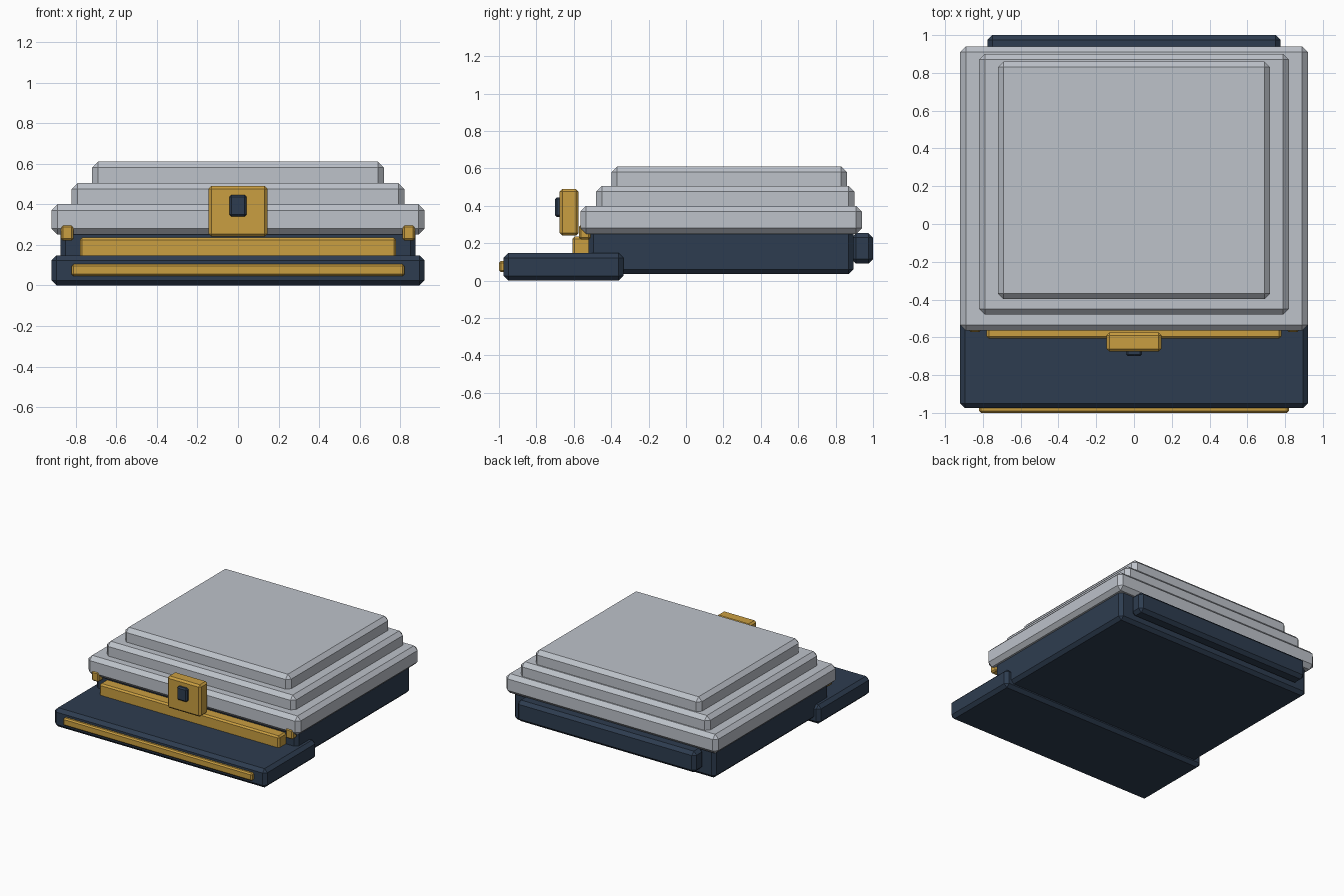
import bpy, bmesh

if "Cube" in bpy.data.objects:
    bpy.data.objects.remove(bpy.data.objects["Cube"])


def colour(name, rgb):
    m = bpy.data.materials.new(name)
    m.diffuse_color = (*rgb, 1.0)
    m.use_nodes = True
    m.node_tree.nodes["Principled BSDF"].inputs["Base Color"].default_value = m.diffuse_color
    return m


NAVY = colour("navy", (0.027, 0.046, 0.080))
GOLD = colour("gold", (0.590, 0.345, 0.053))
GREY = colour("light_grey", (0.51, 0.54, 0.59))


def block(name, xs, ys, zs, bevel, mat):
    """Box between the given limits with single-segment chamfered edges."""
    bm = bmesh.new()
    bmesh.ops.create_cube(bm, size=1.0)
    for v in bm.verts:
        for i, (lo, hi) in enumerate((xs, ys, zs)):
            v.co[i] = hi if v.co[i] > 0 else lo
    bmesh.ops.bevel(bm, geom=bm.edges[:], offset=bevel, offset_type='OFFSET',
                    segments=1, profile=0.5, affect='EDGES')
    mesh = bpy.data.meshes.new(name)
    bm.to_mesh(mesh)
    bm.free()
    mesh.materials.append(mat)
    obj = bpy.data.objects.new(name, mesh)
    bpy.context.collection.objects.link(obj)
    return obj


def wide(name, half, ys, zs, bevel, mat):
    return block(name, (-half, half), ys, zs, bevel, mat)


# Main case and the tray in front of it
wide("case_body", 0.875, (-0.52, 0.895), (0.035, 0.30), 0.025, NAVY)
wide("front_tray", 0.92, (-0.975, -0.335), (0.0, 0.147), 0.025, NAVY)

# Stepped lid
wide("lid_lower", 0.92, (-0.565, 0.94), (0.25, 0.40), 0.03, GREY)
wide("lid_middle", 0.82, (-0.48, 0.90), (0.36, 0.505), 0.03, GREY)
wide("lid_top", 0.72, (-0.398, 0.86), (0.46, 0.61), 0.03, GREY)

# Rear hinge bar
wide("hinge_bar", 0.775, (0.885, 1.0), (0.09, 0.255), 0.025, NAVY)

# Metal trim on the tray and case front
wide("tray_trim", 0.82, (-1.0, -0.96), (0.045, 0.105), 0.010, GOLD)
wide("front_rail", 0.78, (-0.607, -0.51), (0.13, 0.235), 0.012, GOLD)
for side, s in (("left", -1), ("right", 1)):
    block(side + "_corner_tab", sorted((s * 0.81, s * 0.873)),
          (-0.572, -0.51), (0.22, 0.297), 0.010, GOLD)

# Clasp and its keyhole plate
wide("clasp", 0.145, (-0.675, -0.575), (0.24, 0.49), 0.014, GOLD)
wide("keyhole", 0.043, (-0.70, -0.66), (0.34, 0.445), 0.010, NAVY)
